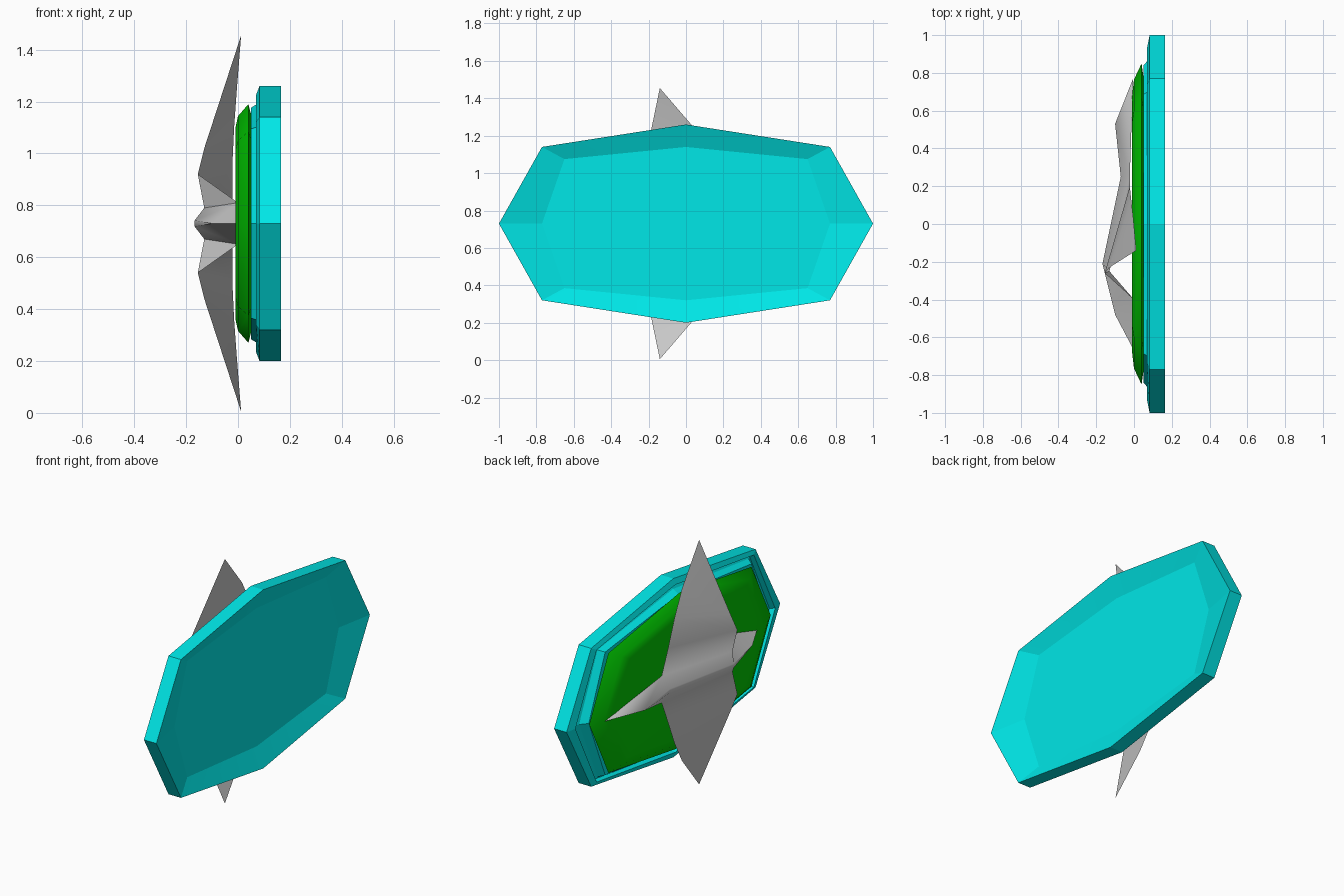
import bpy, bmesh, math

if "Cube" in bpy.data.objects:
    bpy.data.objects.remove(bpy.data.objects["Cube"])

ZC = 0.73  # height of the badge centre


def finish(name, bm, color=None, angle=40):
    me = bpy.data.meshes.new(name)
    bm.to_mesh(me)
    bm.free()
    ob = bpy.data.objects.new(name, me)
    bpy.context.collection.objects.link(ob)
    if color:
        mat = bpy.data.materials.new(name + "_paint")
        mat.diffuse_color = (*color, 1)
        mat.use_nodes = True
        mat.node_tree.nodes["Principled BSDF"].inputs["Base Color"].default_value = mat.diffuse_color
        me.materials.append(mat)
    bpy.ops.object.select_all(action='DESELECT')
    bpy.context.view_layer.objects.active = ob
    ob.select_set(True)
    bpy.ops.object.shade_smooth_by_angle(angle=math.radians(angle))
    return ob


def octagon(a, b, c, d):
    """Stretched octagon in y/z: end a, corner (b, c), top d."""
    return [(a, 0), (b, c), (0, d), (-b, c), (-a, 0), (-b, -c), (0, -d), (b, -c)]


OUTER = octagon(1.0, 0.77, 0.41, 0.53)
INNER = octagon(0.77, 0.65, 0.345, 0.41)


def stacked_rings(name, rings, color, angle):
    """Bridge octagon loops given as (x, outline points); cap both ends."""
    bm = bmesh.new()
    loops = [[bm.verts.new((x, y, z + ZC)) for y, z in pts] for x, pts in rings]
    for p, q in zip(loops, loops[1:]):
        for i in range(8):
            j = (i + 1) % 8
            bm.faces.new((p[i], p[j], q[j], q[i]))
    bm.faces.new(loops[0])
    bm.faces.new(loops[-1])
    bmesh.ops.recalc_face_normals(bm, faces=bm.faces)
    return finish(name, bm, color, angle)


def blend(t):
    return [(a + (c - a) * t, b + (d - b) * t) for (a, b), (c, d) in zip(OUTER, INNER)]


def scaled(s):
    return [(y * s, z * s) for y, z in octagon(0.85, 0.67, 0.355, 0.46)]


# Backing frame: sloped and grooved emblem side, rim, recessed rear panel
stacked_rings("backing_frame", [
    (0.05, blend(0.95)), (0.05, blend(0.7)), (0.085, blend(0.52)),
    (0.095, blend(0.36)), (0.07, blend(0.28)), (0.083, OUTER),
    (0.165, OUTER), (0.122, INNER)], (0.0, 0.8, 0.8), 8)

# Face plate with softened front edge
stacked_rings("face_plate", [
    (0.052, scaled(0.9)), (0.04, scaled(1)), (0.0, scaled(0.9)),
    (-0.01, scaled(0.8))], (0.0, 0.6, 0.0), 40)

# Four-pointed star shell: upper half, mirrored across the horizontal crest
P = dict(
    tip=(0.012, -0.14, 0.725),
    r1=(-0.13, -0.23, 0.29), r2=(-0.155, -0.26, 0.19), v=(-0.13, -0.25, 0.06),
    c=(-0.167, -0.21, 0.012), l0=(-0.005, 0.045, 0.51), l1=(-0.015, 0.13, 0.37),
    l2=(-0.022, 0.2, 0.22), l3=(-0.022, 0.26, 0.08), p=(-0.07, 0.25, 0.012),
    q=(-0.1, 0.53, 0), e=(-0.005, 0.77, 0), s=(-0.1, -0.48, 0),
    f=(0, -0.67, 0), k=(0, -0.4, 0.08))
FACES = ("tip l0 r1", "l0 l1 r1", "l1 l2 r2 r1", "l2 l3 v r2", "l3 p c v",
         "l3 q p", "l3 e q", "c s k v", "s f k", "r2 v k")
bm = bmesh.new()
halves = []
for sign in (1, -1):
    vs = {n: bm.verts.new((x, y, ZC + sign * z)) for n, (x, y, z) in P.items()}
    halves.append(vs)
    for f in FACES:
        bm.faces.new([vs[n] for n in f.split()])

# Flat crest joining both halves
up, lo = halves
bm.faces.new((up["c"], up["p"], lo["p"], lo["c"]))
bm.faces.new((up["p"], up["q"], lo["p"]))
bm.faces.new((up["c"], lo["c"], up["s"]))
bmesh.ops.remove_doubles(bm, verts=bm.verts, dist=0.0005)

# Face the open shell outwards, away from the plate
bm.normal_update()
bmesh.ops.reverse_faces(bm, faces=[f for f in bm.faces if f.normal.x > 0])
finish("star_emblem", bm, None, 45)
